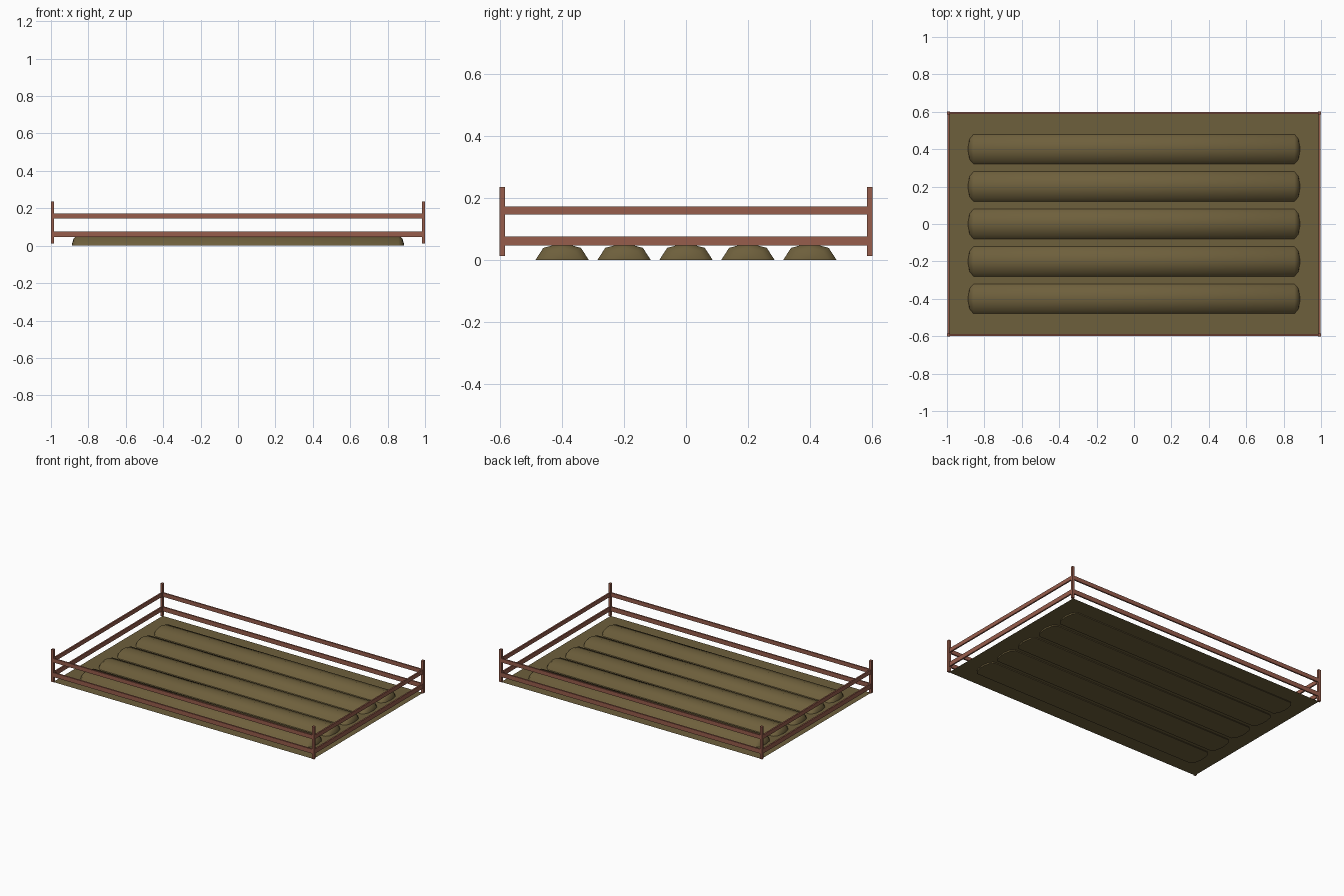
import bpy, bmesh, math

if "Cube" in bpy.data.objects:
    bpy.data.objects.remove(bpy.data.objects["Cube"])

def material(name, rgb):
    m = bpy.data.materials.new(name)
    m.diffuse_color = (*rgb, 1)
    m.use_nodes = True
    m.node_tree.nodes["Principled BSDF"].inputs["Base Color"].default_value = m.diffuse_color
    return m

SOIL = material("soil brown", (0.155, 0.115, 0.045))
WOOD = material("reddish wood", (0.31, 0.11, 0.072))

def add(name, bm, mat):
    me = bpy.data.meshes.new(name)
    bm.to_mesh(me)
    bm.free()
    me.materials.append(mat)
    ob = bpy.data.objects.new(name, me)
    bpy.context.collection.objects.link(ob)
    return ob

def box(name, lo, hi, mat):
    bm = bmesh.new()
    bmesh.ops.create_cube(bm, size=1)
    for v in bm.verts:
        v.co = [a + (c + 0.5) * (b - a) for a, b, c in zip(lo, hi, v.co)]
    return add(name, bm, mat)

# soil sheet
bm = bmesh.new()
bm.faces.new([bm.verts.new(p) for p in
              ((-.99, -.595, .01), (.99, -.595, .01), (.99, .595, .01), (-.99, .595, .01))])
add("soil_ground", bm, SOIL)

# raised furrows: half an eight-sided tube with tapered rounded ends
R, H = 0.086, 0.055
def furrow(name, y):
    bm = bmesh.new()
    rings = []
    for sx, angles in ((-1, (80, 45, 0)), (1, (0, 45, 80))):
        for a in map(math.radians, angles):
            x = sx * (0.858 + 0.03 * math.sin(a))
            s = math.cos(a)
            rings.append([bm.verts.new((x, y + R * s * math.cos(t * math.pi / 4),
                                        H * s * math.sin(t * math.pi / 4))) for t in range(5)])
    for a, b in zip(rings, rings[1:]):
        for i in range(5):
            j = (i + 1) % 5
            bm.faces.new((a[i], a[j], b[j], b[i]))
    bm.faces.new(rings[0])
    bm.faces.new(rings[-1])
    bmesh.ops.recalc_face_normals(bm, faces=bm.faces)
    for f in bm.faces:
        f.smooth = f.normal.z > -0.5
    for e in bm.edges:
        e.smooth = e.calc_face_angle(0) < math.radians(60)
    add(name, bm, SOIL)

for k in range(5):
    furrow(f"furrow_{k + 1}", 0.2 * (k - 2))

# corner posts
for sx in (-1, 1):
    for sy in (-1, 1):
        xs = sorted((sx * 1.0, sx * 0.983))
        ys = sorted((sy * 0.602, sy * 0.585))
        box("corner_post", (xs[0], ys[0], .012), (xs[1], ys[1], .235), WOOD)

# two rails on every side
for label, z0, z1 in (("lower", .046, .076), ("upper", .146, .173)):
    for s in (-1, 1):
        a, b = sorted((s * 0.598, s * 0.588))
        box(label + "_long_rail", (-.985, a, z0), (.985, b, z1), WOOD)
        a, b = sorted((s * 0.997, s * 0.987))
        box(label + "_short_rail", (a, -.588, z0), (b, .588, z1), WOOD)
